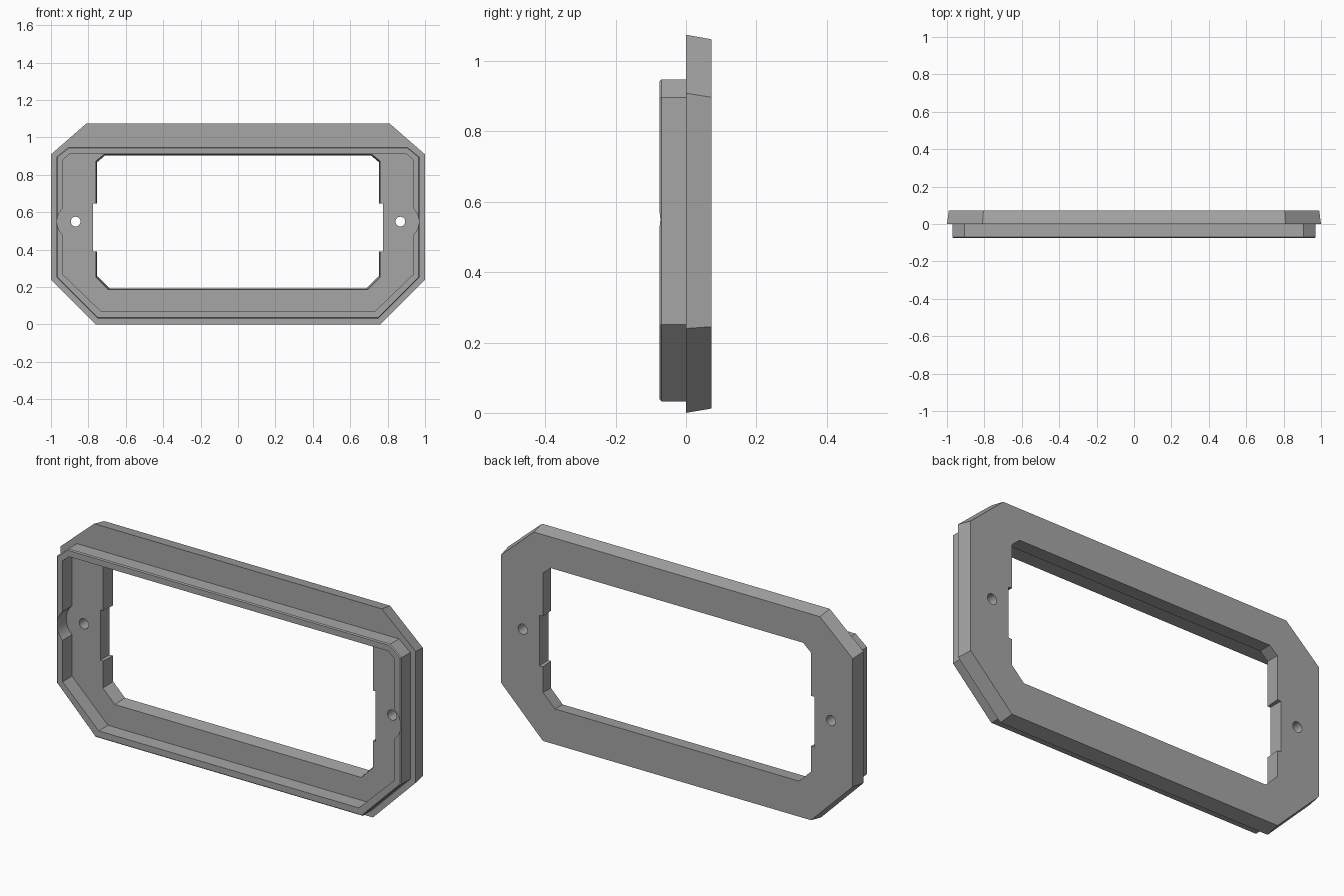
import bpy, bmesh, math

if "Cube" in bpy.data.objects:
    bpy.data.objects.remove(bpy.data.objects["Cube"])

grey = bpy.data.materials.new("matt grey")
grey.diffuse_color = (0.38, 0.38, 0.38, 1)
grey.use_nodes = True
grey.node_tree.nodes["Principled BSDF"].inputs["Base Color"].default_value = grey.diffuse_color


def loft(name, rings):
    """Solid through rings of (y, right-hand profile from bottom to top), mirrored in x."""
    bm = bmesh.new()
    loops = []
    for y, half in rings:
        outline = half + [(-x, z) for x, z in reversed(half)]
        loops.append([bm.verts.new((x, y, z)) for x, z in outline])
    n = len(loops[0])
    for a, b in zip(loops, loops[1:]):
        for i in range(n):
            j = (i + 1) % n
            bm.faces.new((a[i], a[j], b[j], b[i]))
    bm.faces.new(loops[0])
    bm.faces.new(loops[-1])
    bmesh.ops.recalc_face_normals(bm, faces=bm.faces)
    mesh = bpy.data.meshes.new(name)
    bm.to_mesh(mesh)
    bm.free()
    mesh.materials.append(grey)
    ob = bpy.data.objects.new(name, mesh)
    bpy.context.collection.objects.link(ob)
    return ob


def combine(target, tool, operation):
    """Apply a boolean and remove the tool."""
    mod = target.modifiers.new(operation, 'BOOLEAN')
    mod.operation, mod.object, mod.solver = operation, tool, 'EXACT'
    bpy.context.view_layer.objects.active = target
    bpy.ops.object.modifier_apply(modifier=mod.name)
    bpy.data.objects.remove(tool)


# Tapered mounting plate with cut corners
frame = loft("bezel_frame", [
    (0.0, [(0.76, 0), (1, 0.24), (1, 0.909), (0.81, 1.075)]),
    (0.073, [(0.755, 0.0125), (0.99, 0.245), (0.99, 0.897), (0.805, 1.062)])])

# Raised front lip with a small chamfer
lip = [(0.752, 0.033), (0.97, 0.251), (0.97, 0.896), (0.907, 0.948)]
lip_edge = [(0.75, 0.038), (0.965, 0.253), (0.965, 0.894), (0.905, 0.943)]
combine(frame, loft("lip", [(-0.075, lip_edge), (-0.070, lip), (0.03, lip)]), 'UNION')

# Recess inside the lip, with a round bulge around each screw
arc = [(0.868 + 0.099 * math.cos(t), 0.55 + 0.099 * math.sin(t))
       for t in [math.radians(-47.4 + 94.8 * i / 16) for i in range(17)]]
recess = [(0.732, 0.07), (0.935, 0.266)] + arc + [(0.935, 0.882), (0.899, 0.912)]
combine(frame, loft("recess", [(-0.1, recess), (0.0, recess)]), 'DIFFERENCE')

# Central window, narrowing slightly towards the back
combine(frame, loft("window", [
    (-0.01, [(0.695, 0.185), (0.761, 0.251), (0.761, 0.874), (0.718, 0.909)]),
    (0.1, [(0.685, 0.196), (0.752, 0.262), (0.752, 0.864), (0.708, 0.902)])]), 'DIFFERENCE')

# Shallow side notches in the window
notch = [(0.775, 0.39), (0.775, 0.646)]
combine(frame, loft("notch", [(-0.01, notch), (0.1, notch)]), 'DIFFERENCE')

# Screw holes
for side in (-1, 1):
    bpy.ops.mesh.primitive_cylinder_add(vertices=32, radius=0.026, depth=0.4,
                                        location=(side * 0.868, 0, 0.55),
                                        rotation=(math.pi / 2, 0, 0))
    combine(frame, bpy.context.object, 'DIFFERENCE')

# Smooth the round parts, keep edges sharp
bpy.ops.object.select_all(action='DESELECT')
frame.select_set(True)
bpy.context.view_layer.objects.active = frame
bpy.ops.object.shade_smooth_by_angle(angle=math.radians(20))
